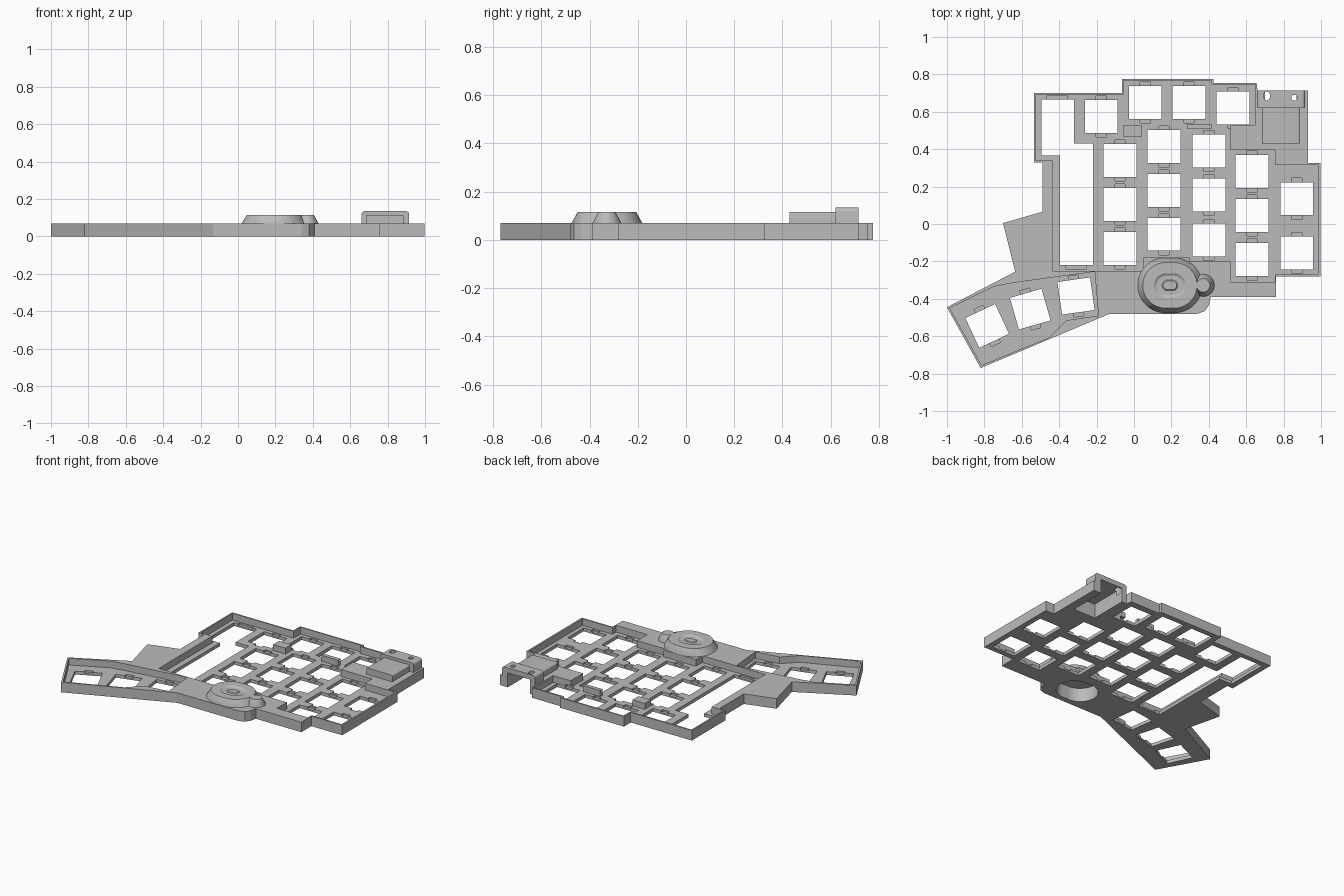
import bpy, bmesh, math
from mathutils import Matrix, Vector

cube = bpy.data.objects.get("Cube")
if cube:
    bpy.data.objects.remove(cube, do_unlink=True)

grey = bpy.data.materials.new("plain grey")
grey.use_nodes = True
grey.diffuse_color = (0.5, 0.5, 0.5, 1)
grey.node_tree.nodes["Principled BSDF"].inputs["Base Color"].default_value = (0.5, 0.5, 0.5, 1)


def make_object(name, bm):
    bmesh.ops.recalc_face_normals(bm, faces=bm.faces[:])
    mesh = bpy.data.meshes.new(name)
    bm.to_mesh(mesh)
    bm.free()
    obj = bpy.data.objects.new(name, mesh)
    mesh.materials.append(grey)
    bpy.context.collection.objects.link(obj)
    return obj


def add_loft(bm, loops):
    """Skin a stack of equal-length loops and cap both ends."""
    rings = [[bm.verts.new(p) for p in loop] for loop in loops]
    for low, high in zip(rings, rings[1:]):
        for i in range(len(low)):
            j = (i + 1) % len(low)
            bm.faces.new((low[i], low[j], high[j], high[i]))
    bm.faces.new(rings[0][::-1])
    bm.faces.new(rings[-1])


def add_prism(bm, outline, bottom, top):
    add_loft(bm, [[(x, y, z) for x, y in outline] for z in (bottom, top)])


def prism(name, outline, bottom, top):
    bm = bmesh.new()
    add_prism(bm, outline, bottom, top)
    return make_object(name, bm)


def rectangle(x0, x1, y0, y1):
    return [(x0, y0), (x1, y0), (x1, y1), (x0, y1)]


def turned_rectangle(x, y, half_x, half_y, degrees):
    turn = Matrix.Rotation(math.radians(degrees), 2)
    corners = rectangle(-half_x, half_x, -half_y, half_y)
    return [tuple(turn @ Vector(c) + Vector((x, y))) for c in corners]


def stadium(x, y, half_x, half_y, steps=48):
    """Rounded outline with a short straight run along x."""
    run = half_x - half_y
    points = []
    for i in range(steps):
        a = math.tau * (i + 0.5) / steps
        shift = math.copysign(run, math.cos(a))
        points.append((x + shift + half_y * math.cos(a), y + half_y * math.sin(a)))
    return points


def apply_modifier(obj, mod):
    bpy.context.view_layer.objects.active = obj
    bpy.ops.object.modifier_apply(modifier=mod.name)


def cut(obj, cutter):
    mod = obj.modifiers.new("cut", 'BOOLEAN')
    mod.operation = 'DIFFERENCE'
    mod.solver = 'EXACT'
    mod.object = cutter
    apply_modifier(obj, mod)


def discard(*cutters):
    for cutter in cutters:
        bpy.data.objects.remove(cutter, do_unlink=True)


RIM, PLATE = 0.07, 0.023

# Case body
case = prism("case", [
    (-.7, .005), (-.49, .065), (-.49, .33), (-.535, .33), (-.535, .7), (-.065, .7),
    (-.065, .775), (.425, .775), (.425, .755), (.655, .755), (.66, .715), (.93, .715),
    (.93, .325), (.997, .325), (.997, -.28), (.76, -.28), (.76, -.39), (.41, -.39),
    (.4, -.435), (.38, -.465), (.34, -.48), (-.13, -.48), (-.82, -.77), (-1, -.445),
    (-.635, -.255)], 0, RIM)

# Sunken floors of the main key field and the thumb cluster
main_recess = prism("main_recess", [
    (-.435, .34), (-.525, .34), (-.525, .69), (-.055, .69), (-.055, .765), (.415, .765),
    (.415, .745), (.65, .745), (.65, .53), (.515, .53), (.515, .395), (.755, .395),
    (.755, .315), (.985, .315), (.985, -.27), (.755, -.27), (.755, -.31), (.515, -.31),
    (.515, -.2), (.3, -.2), (.3, -.18), (.05, -.18), (.05, -.25), (-.435, -.25)], PLATE, 1)
thumb_recess = prism("thumb_recess", [
    (-.985, -.45), (-.75, -.335), (-.65, -.315), (-.21, -.255), (-.19, -.49), (-.36, -.515),
    (-.4, -.555), (-.45, -.605), (-.815, -.755)], PLATE, 1)
cut(case, main_recess)
cut(case, thumb_recess)

# Key openings by column, then the turned thumb keys
columns = {-.175: [.575], -.075: [.34, .105, -.13], .06: [.65], .16: [.415, .18, -.055],
           .295: [.65], .4: [.39, .155, -.085], .53: [.62], .632: [.28, .045, -.19],
           .87: [.135, -.155]}
keys = [(x, y, 0) for x, ys in columns.items() for y in ys]
keys += [(-.31, -.385, 8), (-.555, -.455, 16), (-.785, -.545, 25)]
holes, notches = bmesh.new(), bmesh.new()
for x, y, angle in keys:
    add_prism(holes, turned_rectangle(x, y, .088, .088, angle), -1, 1)
    add_prism(notches, turned_rectangle(x, y, .027, .11, angle), .011, .035)
add_prism(holes, [(-.495, .365), (-.395, .365), (-.395, -.22), (-.22, -.22), (-.22, .43),
                  (-.32, .43), (-.32, .665), (-.495, .665)], -1, 1)
for x, y in ((-.41, .67), (-.308, -.225)):
    add_prism(notches, turned_rectangle(x, y, .055, .015, 0), .011, .035)
notch_cutter = make_object("notch_cutter", notches)
hole_cutter = make_object("hole_cutter", holes)
cut(case, notch_cutter)
cut(case, hole_cutter)

# Support blocks between the key rows
prism("support_block", rectangle(-.055, .04, .465, .53), PLATE - .005, .065)
prism("support_block_narrow", rectangle(.285, .415, .508, .535), PLATE - .005, .065)

# Controller cover: low front part and taller rounded back part
cover_front = prism("cover_front", rectangle(.685, .885, .43, .63), .06, .115)
cover_back = prism("cover_back", rectangle(.66, .915, .62, .715), .06, .135)
for part, width in ((cover_front, .008), (cover_back, .018)):
    bm = bmesh.new()
    bm.from_mesh(part.data)
    top = max(v.co.z for v in bm.verts)
    sides = [e for e in bm.edges if all(v.co.z > top - .001 for v in e.verts)
             and abs(e.verts[0].co.x - e.verts[1].co.x) < .001]
    bmesh.ops.bevel(bm, geom=sides, offset=width, segments=4, profile=.5, affect='EDGES')
    bm.to_mesh(part.data)
    bm.free()
bay = prism("bay_cutter", rectangle(.7, .87, .45, .9), -1, .1)
vents = bmesh.new()
add_prism(vents, [(y + .025, x) for x, y in stadium(.685, .685, .024, .016, 24)], .05, 1)
add_prism(vents, stadium(.857, .675, .016, .016, 24), .05, 1)
vent_cutter = make_object("vent_cutter", vents)
for part in (case, cover_front, cover_back):
    cut(part, bay)
cut(cover_back, vent_cutter)

# Raised pointer housing with a dished top
CX, CY = .192, -.328
dome = bmesh.new()
profile = [(.172, .147, .06), (.172, .147, RIM), (.145, .122, .115), (.085, .064, .115),
           (.072, .052, .107), (.042, .028, .107), (.036, .022, .112)]
add_loft(dome, [[(x, y, z) for x, y in stadium(CX, CY, hx, hy)] for hx, hy, z in profile])
housing = make_object("pointer_housing", dome)
nub = bmesh.new()
add_loft(nub, [[(x, y, z) for x, y in stadium(.37, CY, r, r, 32)]
               for r, z in ((.06, .06), (.06, RIM), (.036, .115))])
side_nub = make_object("housing_side_nub", nub)

# Hollow below the housing
hollow = prism("hollow_cutter", stadium(CX, CY, .138, .115), -1, .095)
cut(case, hollow)
cut(housing, hollow)
discard(main_recess, thumb_recess, notch_cutter, hole_cutter, bay, vent_cutter, hollow)

# Smooth the rounded parts, keeping crisp edges
bpy.ops.object.select_all(action='DESELECT')
for part in (housing, side_nub, cover_back, cover_front):
    part.select_set(True)
bpy.context.view_layer.objects.active = housing
bpy.ops.object.shade_smooth_by_angle(angle=math.radians(30))
